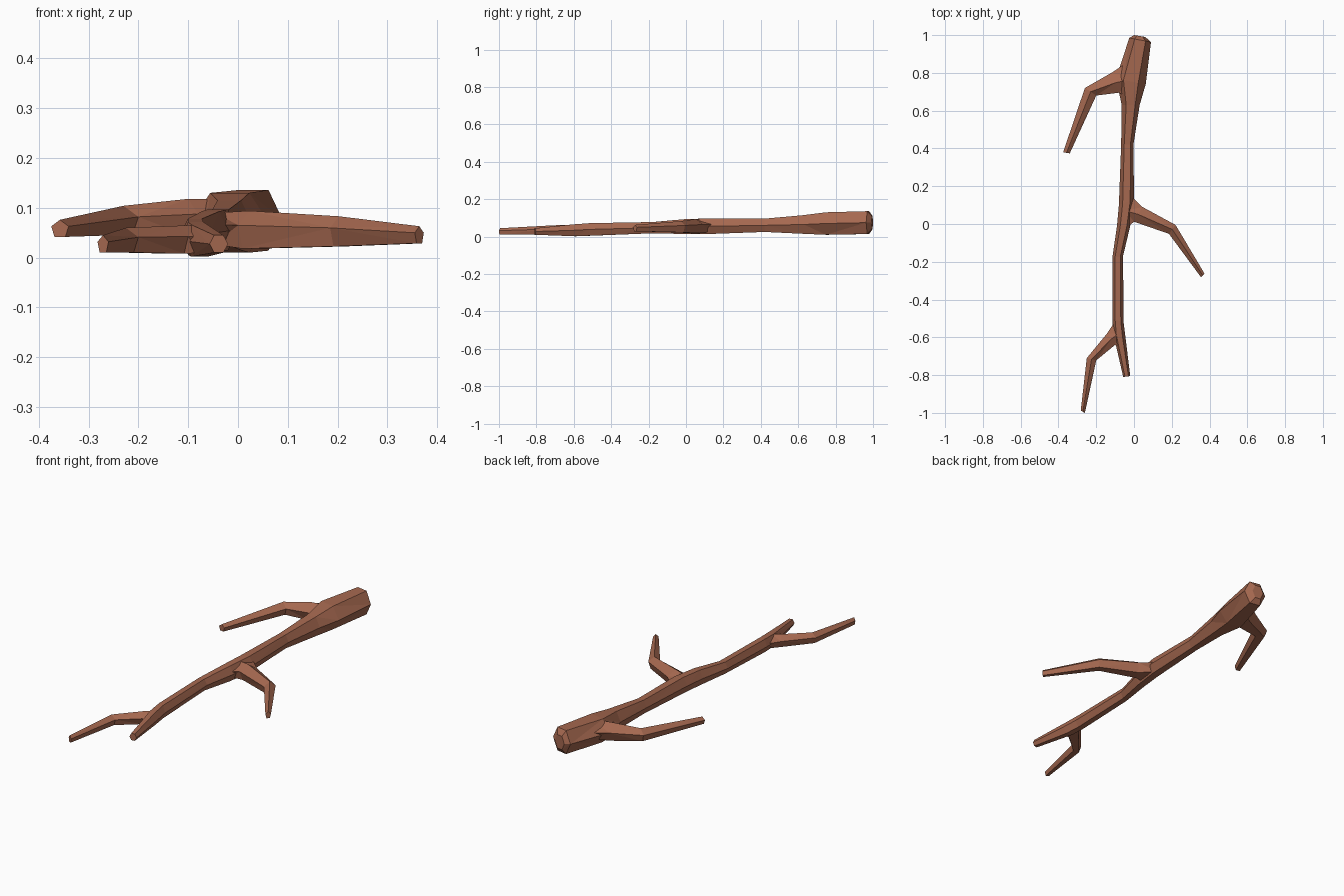
import bpy, bmesh, math
from mathutils import Vector

if "Cube" in bpy.data.objects:
    bpy.data.objects.remove(bpy.data.objects["Cube"])

bark = bpy.data.materials.new("brown bark")
bark.diffuse_color = (0.38, 0.14, 0.08, 1)
bark.use_nodes = True
bark.node_tree.nodes["Principled BSDF"].inputs["Base Color"].default_value = bark.diffuse_color


def limb(name, rings, sides=6, turn=0.0):
    """Faceted tube; each ring = left x, left y, right x, right y, low z, high z."""
    bm = bmesh.new()
    loops = []
    for lx, ly, rx, ry, lo, hi in rings:
        mid = Vector(((lx + rx) / 2, (ly + ry) / 2, (lo + hi) / 2))
        half = Vector(((rx - lx) / 2, (ry - ly) / 2, 0))
        pts = []
        for i in range(sides):
            a = 2 * math.pi * i / sides + turn
            pts.append((math.cos(a), math.sin(a)))
        # stretch the polygon so that it fills the stated width and height
        w = max(abs(p[0]) for p in pts)
        h = max(abs(p[1]) for p in pts)
        loops.append([bm.verts.new(mid + half * (c / w) + Vector((0, 0, (hi - lo) / 2 * s / h)))
                      for c, s in pts])
    for a, b in zip(loops, loops[1:]):
        for i in range(sides):
            j = (i + 1) % sides
            bm.faces.new((a[i], a[j], b[j], b[i]))
    bm.faces.new(loops[0])
    bm.faces.new(loops[-1])
    bmesh.ops.triangulate(bm, faces=bm.faces[:])
    bmesh.ops.recalc_face_normals(bm, faces=bm.faces[:])
    me = bpy.data.meshes.new(name)
    bm.to_mesh(me)
    bm.free()
    me.materials.append(bark)
    ob = bpy.data.objects.new(name, me)
    bpy.context.collection.objects.link(ob)
    return ob


# main stem, thick end at the back, with a blunt chamfered cap
stem = limb("stem", [
    (0.00, 1.00, 0.06, 0.99, 0.04, 0.11),
    (-0.025, 0.985, 0.09, 0.963, 0.014, 0.136),
    (-0.095, 0.77, 0.062, 0.74, 0.01, 0.13),
    (-0.065, 0.63, 0.03, 0.63, 0.015, 0.115),
    (-0.068, 0.42, -0.003, 0.42, 0.025, 0.096),
    (-0.08, 0.10, 0.0, 0.13, 0.014, 0.097),
    (-0.09, -0.01, -0.02, -0.01, 0.014, 0.093),
    (-0.115, -0.18, -0.058, -0.17, 0.018, 0.078),
    (-0.115, -0.50, -0.055, -0.52, 0.005, 0.072),
    (-0.11, -0.58, -0.045, -0.60, 0.002, 0.066),
    (-0.057, -0.81, -0.02, -0.805, 0.01, 0.045),
])

# side branches, each with a root inside the stem, an elbow and a tip
branches = [
    limb("back_left_branch", [
        (0.0, 0.88, 0.0, 0.66, 0.035, 0.118),
        (-0.12, 0.80, -0.08, 0.695, 0.03, 0.118),
        (-0.26, 0.72, -0.20, 0.68, 0.04, 0.104),
        (-0.375, 0.38, -0.34, 0.374, 0.038, 0.076),
    ], 5, math.pi / 2),
    limb("right_branch", [
        (-0.04, 0.17, -0.05, -0.03, 0.02, 0.09),
        (0.045, 0.09, 0.0, 0.012, 0.01, 0.094),
        (0.22, -0.005, 0.185, -0.052, 0.016, 0.083),
        (0.373, -0.262, 0.355, -0.282, 0.025, 0.063),
    ], 5, math.pi / 2),
    limb("front_left_branch", [
        (-0.075, -0.66, -0.09, -0.50, 0.004, 0.064),
        (-0.10, -0.64, -0.143, -0.58, 0.002, 0.064),
        (-0.20, -0.722, -0.25, -0.71, 0.005, 0.06),
        (-0.26, -1.0, -0.282, -0.988, 0.007, 0.045),
    ], 5, math.pi / 2),
]

# merge the branches into the stem
for b in branches:
    m = stem.modifiers.new("join " + b.name, 'BOOLEAN')
    m.operation = 'UNION'
    m.solver = 'EXACT'
    m.object = b
bpy.context.view_layer.update()
deps = bpy.context.evaluated_depsgraph_get()
merged = bpy.data.meshes.new_from_object(stem.evaluated_get(deps))
stem.modifiers.clear()
stem.data = merged
stem.name = "forked_stick"
for b in branches:
    bpy.data.objects.remove(b)
